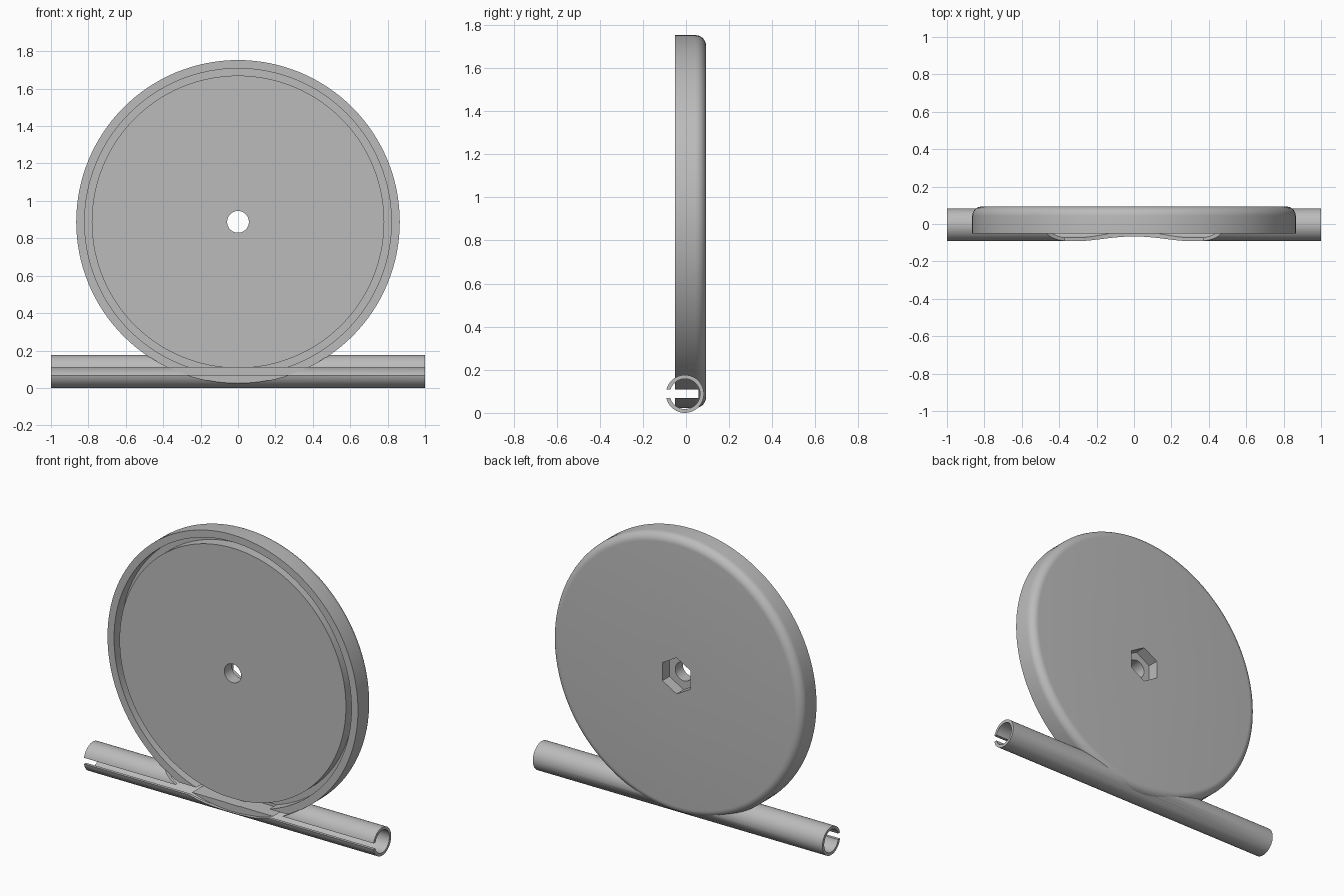
import bpy, bmesh, math
from mathutils import Matrix, Vector

if "Cube" in bpy.data.objects:
    bpy.data.objects.remove(bpy.data.objects["Cube"], do_unlink=True)

WHEEL_Z, WHEEL_R = 0.888, 0.865
FRONT, BACK, FILLET = -0.052, 0.093, 0.05
PIPE_Y, PIPE_Z, PIPE_R, BORE_R = -0.005, 0.088, 0.088, 0.07

grey = bpy.data.materials.new("plain grey")
grey.use_nodes = True
grey.diffuse_color = (0.5, 0.5, 0.5, 1)
grey.node_tree.nodes["Principled BSDF"].inputs["Base Color"].default_value = grey.diffuse_color


def finish(name, bm):
    bmesh.ops.recalc_face_normals(bm, faces=bm.faces)
    mesh = bpy.data.meshes.new(name)
    bm.to_mesh(mesh)
    bm.free()
    mesh.materials.append(grey)
    obj = bpy.data.objects.new(name, mesh)
    bpy.context.collection.objects.link(obj)
    return obj


def lathe(name, profile, axis, centre, steps):
    """Revolve a closed (radius, distance along axis) profile."""
    bm = bmesh.new()
    side = Vector((0, 0, 1))
    verts = [bm.verts.new(side * r + axis * d) for r, d in profile]
    edges = [bm.edges.new((v, verts[i - 1])) for i, v in enumerate(verts)]
    bmesh.ops.spin(bm, geom=verts + edges, cent=(0, 0, 0), axis=axis,
                   angle=math.tau, steps=steps, use_merge=True)
    bmesh.ops.remove_doubles(bm, verts=bm.verts, dist=1e-5)
    bmesh.ops.translate(bm, verts=bm.verts, vec=centre)
    return finish(name, bm)


def prism(name, radius, y0, y1, sides, turn=0):
    """Solid prism along y, centred on the wheel axle."""
    bm = bmesh.new()
    place = (Matrix.Translation((0, (y0 + y1) / 2, WHEEL_Z))
             @ Matrix.Rotation(math.pi / 2, 4, "X") @ Matrix.Rotation(turn, 4, "Z"))
    bmesh.ops.create_cone(bm, cap_ends=True, segments=sides, radius1=radius,
                          radius2=radius, depth=y1 - y0, matrix=place)
    return finish(name, bm)


def block(name, size, centre):
    bm = bmesh.new()
    bmesh.ops.create_cube(bm, size=1, matrix=Matrix.Translation(centre) @ Matrix.Diagonal((*size, 1)))
    return finish(name, bm)


def combine(target, tool, operation):
    mod = target.modifiers.new(operation.lower(), "BOOLEAN")
    mod.operation, mod.solver, mod.object = operation, "EXACT", tool
    bpy.context.view_layer.objects.active = target
    bpy.ops.object.modifier_apply(modifier=mod.name)
    bpy.data.objects.remove(tool, do_unlink=True)


# Wheel: axle hole, ring groove in the front, rounded back edge
corner = [(WHEEL_R - FILLET + FILLET * math.cos(a), BACK - FILLET + FILLET * math.sin(a))
          for a in (math.pi / 2 * i / 8 for i in range(9))]
groove_floor = FRONT + 0.07
profile = [(0.058, FRONT), (0.782, FRONT), (0.782, groove_floor), (0.82, groove_floor),
           (0.82, FRONT), (WHEEL_R, FRONT)] + corner + [(0.058, BACK)]
wheel = lathe("wheel_on_pipe", profile, Vector((0, 1, 0)), (0, 0, WHEEL_Z), 128)

# Hexagonal nut pocket in the back
combine(wheel, prism("nut_cutter", 0.113, BACK - 0.07, BACK + 0.1, 6), "DIFFERENCE")

# Pipe, with room cut for the front of the wheel
pipe = lathe("pipe", [(BORE_R, -1), (PIPE_R, -1), (PIPE_R, 1), (BORE_R, 1)],
             Vector((1, 0, 0)), (0, PIPE_Y, PIPE_Z), 64)
combine(pipe, prism("clearance_cutter", WHEEL_R - 0.002, -0.3, 0.03, 128), "DIFFERENCE")
combine(wheel, pipe, "UNION")

# Straight slot along the front of the pipe and through the wheel edge
slot_back = PIPE_Y + BORE_R - 0.006
combine(wheel, block("slot_cutter", (2.2, 0.3, 0.038), (0, slot_back - 0.15, PIPE_Z + 0.001)),
        "DIFFERENCE")

bpy.ops.object.select_all(action="DESELECT")
wheel.select_set(True)
bpy.context.view_layer.objects.active = wheel
bpy.ops.object.shade_smooth_by_angle(angle=math.radians(30))
